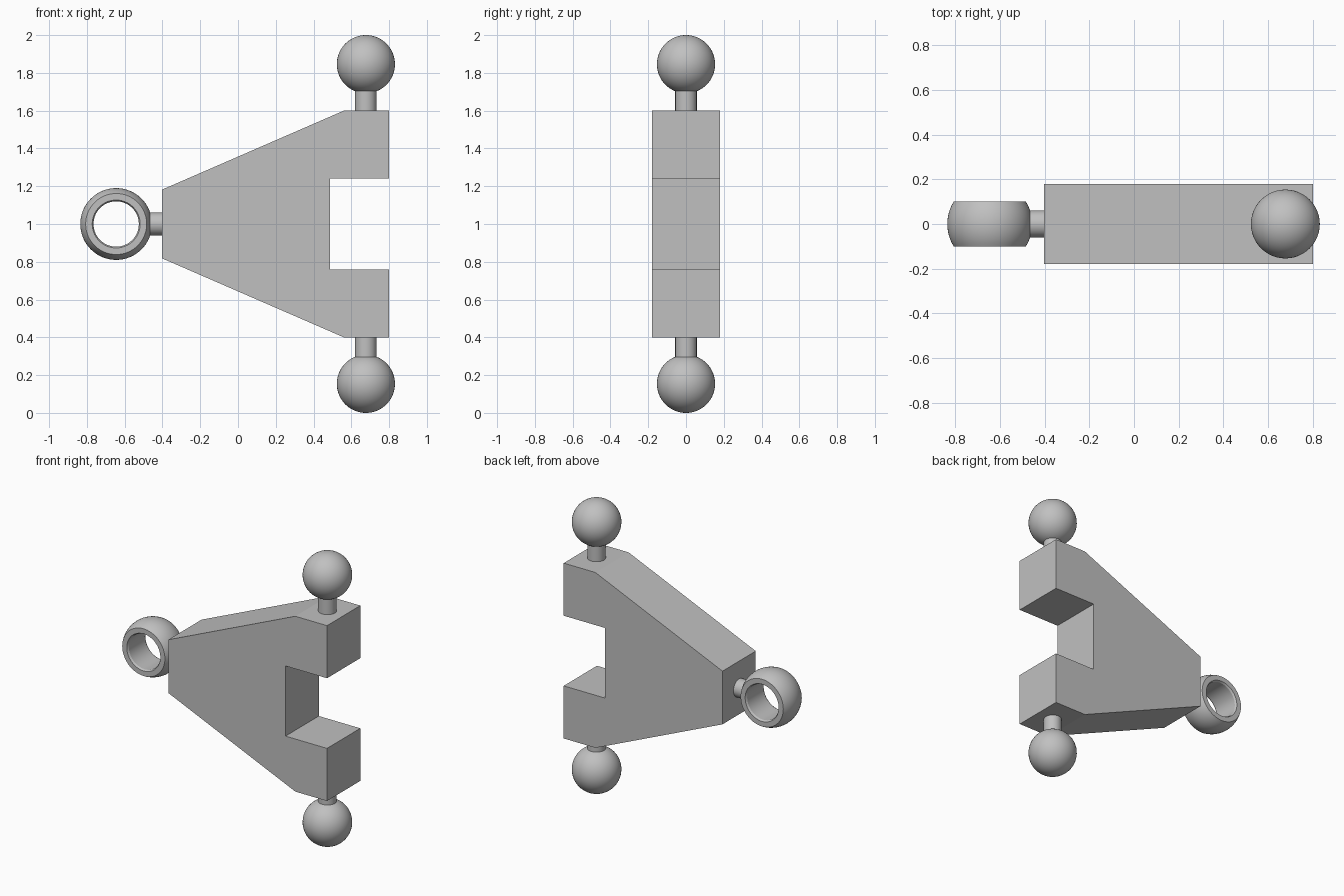
import bpy, bmesh, math
from mathutils import Matrix, Vector

cube = bpy.data.objects.get("Cube")
if cube:
    bpy.data.objects.remove(cube)

GREY = (0.53, 0.53, 0.53, 1)
mat = bpy.data.materials.new("grey")
mat.use_nodes = True
mat.diffuse_color = GREY
mat.node_tree.nodes["Principled BSDF"].inputs["Base Color"].default_value = GREY


def finish(name, bm, smooth=True):
    bmesh.ops.recalc_face_normals(bm, faces=bm.faces)
    mesh = bpy.data.meshes.new(name)
    bm.to_mesh(mesh)
    bm.free()
    mesh.materials.append(mat)
    ob = bpy.data.objects.new(name, mesh)
    bpy.context.collection.objects.link(ob)
    if smooth:
        bpy.ops.object.select_all(action='DESELECT')
        ob.select_set(True)
        bpy.context.view_layer.objects.active = ob
        bpy.ops.object.shade_smooth_by_angle(angle=math.radians(30))
    return ob


def rod(name, start, end, radius):
    start, end = Vector(start), Vector(end)
    axis = end - start
    place = Matrix.Translation((start + end) / 2) @ axis.to_track_quat('Z', 'Y').to_matrix().to_4x4()
    bm = bmesh.new()
    bmesh.ops.create_cone(bm, cap_ends=True, segments=48, radius1=radius, radius2=radius,
                          depth=axis.length, matrix=place)
    return finish(name, bm)


MID = 1.0        # height of the symmetry plane
DEPTH = 0.18     # half thickness of the body
BALL_X, BALL_R = 0.677, 0.154
RING_X, RING_R, RING_HALF = -0.645, 0.19, 0.1

# Tapered body with a notch: upper half outline, mirrored downwards
upper = [(-0.402, 0.182), (0.56, 0.6), (0.8, 0.6), (0.8, 0.24), (0.486, 0.24)]
outline = upper + [(x, -z) for x, z in reversed(upper)]
bm = bmesh.new()
face = bm.faces.new([bm.verts.new((x, -DEPTH, MID + z)) for x, z in outline])
new = bmesh.ops.extrude_face_region(bm, geom=[face])["geom"]
bmesh.ops.translate(bm, vec=(0, 2 * DEPTH, 0),
                    verts=[v for v in new if isinstance(v, bmesh.types.BMVert)])
finish("body", bm, smooth=False)

# Ball studs above and below
for side, sign in (("upper", 1), ("lower", -1)):
    centre = (BALL_X, 0, MID + sign * (1 - BALL_R))
    bm = bmesh.new()
    bmesh.ops.create_uvsphere(bm, u_segments=48, v_segments=32, radius=BALL_R,
                              matrix=Matrix.Translation(centre))
    finish(side + "_ball", bm)
    rod(side + "_ball_neck", (BALL_X, 0, MID + sign * 0.58), centre, 0.057)

# Eyelet: truncated sphere with a slightly waisted bore, spun around y
rim = math.asin(RING_HALF / RING_R)
profile = [(RING_R * math.cos(a), RING_R * math.sin(a))
           for a in (rim * (i / 6 - 1) for i in range(13))]
profile += [(0.127, RING_HALF), (0.12, RING_HALF - 0.012),
            (0.12, 0.012 - RING_HALF), (0.127, -RING_HALF)]
bm = bmesh.new()
verts = [bm.verts.new((RING_X + r, y, MID)) for r, y in profile]
edges = [bm.edges.new((v, verts[i - 1])) for i, v in enumerate(verts)]
bmesh.ops.spin(bm, geom=verts + edges, cent=(RING_X, 0, MID), axis=(0, 1, 0),
               angle=math.tau, steps=64, use_merge=True)
bmesh.ops.remove_doubles(bm, verts=bm.verts, dist=0.0001)
finish("eyelet", bm)

# Stem joining the eyelet to the body
rod("eyelet_stem", (RING_X + 0.16, 0, MID), (-0.38, 0, MID), 0.061)
